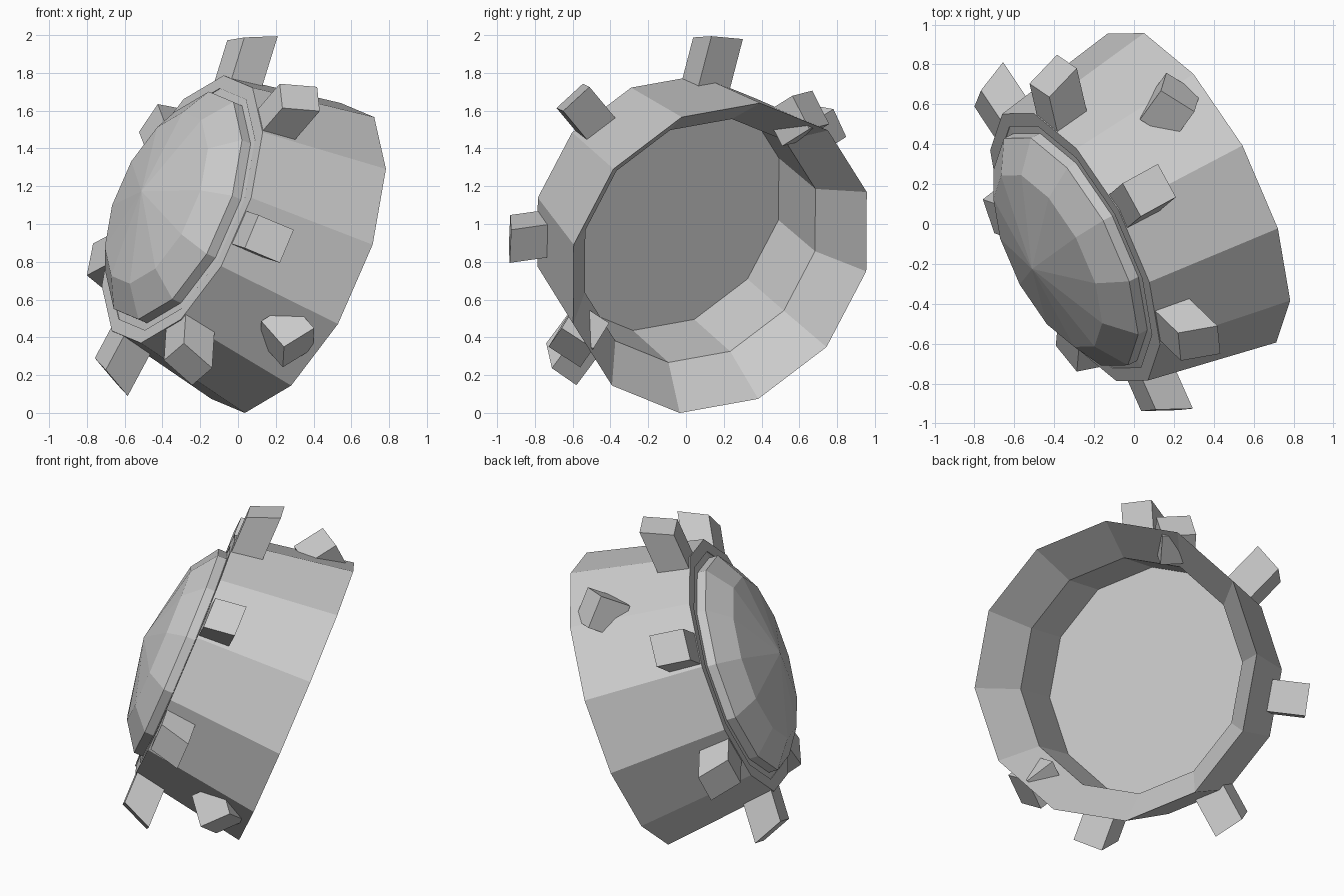
import bpy, bmesh, math
from mathutils import Vector, Matrix, Euler

if "Cube" in bpy.data.objects:
    bpy.data.objects.remove(bpy.data.objects["Cube"])

# Local frame: z runs along the drum axis toward the domed face
D = Vector((-0.83, -0.42, 0.366)).normalized()
U = Vector((0.477, -0.875, 0.08))
U = (U - D * U.dot(D)).normalized()
W = D.cross(U)
FRAME = Matrix.Translation((0.29, 0.18, 0.82)) @ Matrix((U, W, D)).transposed().to_4x4()
SIDES = 12


def finish(name, bm):
    bmesh.ops.recalc_face_normals(bm, faces=bm.faces)
    bm.transform(FRAME)
    me = bpy.data.meshes.new(name)
    bm.to_mesh(me)
    bm.free()
    ob = bpy.data.objects.new(name, me)
    bpy.context.collection.objects.link(ob)


def lathe(name, profile, closed=False):
    """Revolve (radius, height) points; radius 0 makes a pole."""
    bm = bmesh.new()
    rings = []
    for r, h in profile:
        if r == 0:
            rings.append([bm.verts.new((0, 0, h))] * SIDES)
        else:
            rings.append([bm.verts.new((r * math.cos(k * math.tau / SIDES),
                                        r * math.sin(k * math.tau / SIDES), h))
                          for k in range(SIDES)])
    pairs = list(zip(rings, rings[1:]))
    if closed:
        pairs.append((rings[-1], rings[0]))
    for a, b in pairs:
        for k in range(SIDES):
            n = (k + 1) % SIDES
            bm.faces.new(list(dict.fromkeys((a[k], a[n], b[n], b[k]))))
    finish(name, bm)


# Flared drum wall: outer cone, front rim, straight bore, chamfered back mouth
lathe("drum_wall", [(0.885, 0), (0.764, 0.705), (0.69, 0.705), (0.695, 0.25)], closed=True)

# Domed face with a short upright side and a flat back that floors the bore
lathe("domed_face", [(0, 0.70), (0.70, 0.70), (0.65, 0.705), (0.65, 0.76),
                     (0.49, 0.87), (0, 0.965)])

# Seven studs round the front of the wall, tips sloping toward the face
TIP_TWEAK = [0.035, 0, -0.035, 0, 0, -0.01, 0]
for i, tweak in enumerate(TIP_TWEAK):
    bm = bmesh.new()
    bmesh.ops.create_cube(bm, size=1)
    for v in bm.verts:
        front, out = v.co.z > 0, v.co.x > 0
        r = (0.94 if front else 1.02) + tweak if out else 0.73
        v.co = (r, 0.095 * (1 if v.co.y > 0 else -1), 0.70 if front else 0.515)
    bm.transform(Matrix.Rotation(math.pi / 2 - i * math.tau / 7, 4, 'Z'))
    finish(f"stud_{i + 1}", bm)

# Two tilted studs half sunk in the wall near the back edge
for i, deg in enumerate((115, -43)):
    bm = bmesh.new()
    bmesh.ops.create_cube(bm, size=0.2)
    bm.transform(Matrix.Rotation(math.radians(deg), 4, 'Z')
                 @ Matrix.Translation((0.83, 0, 0.19))
                 @ Euler((math.radians(40), math.radians(35), 0)).to_matrix().to_4x4())
    finish(f"sunken_stud_{i + 1}", bm)
